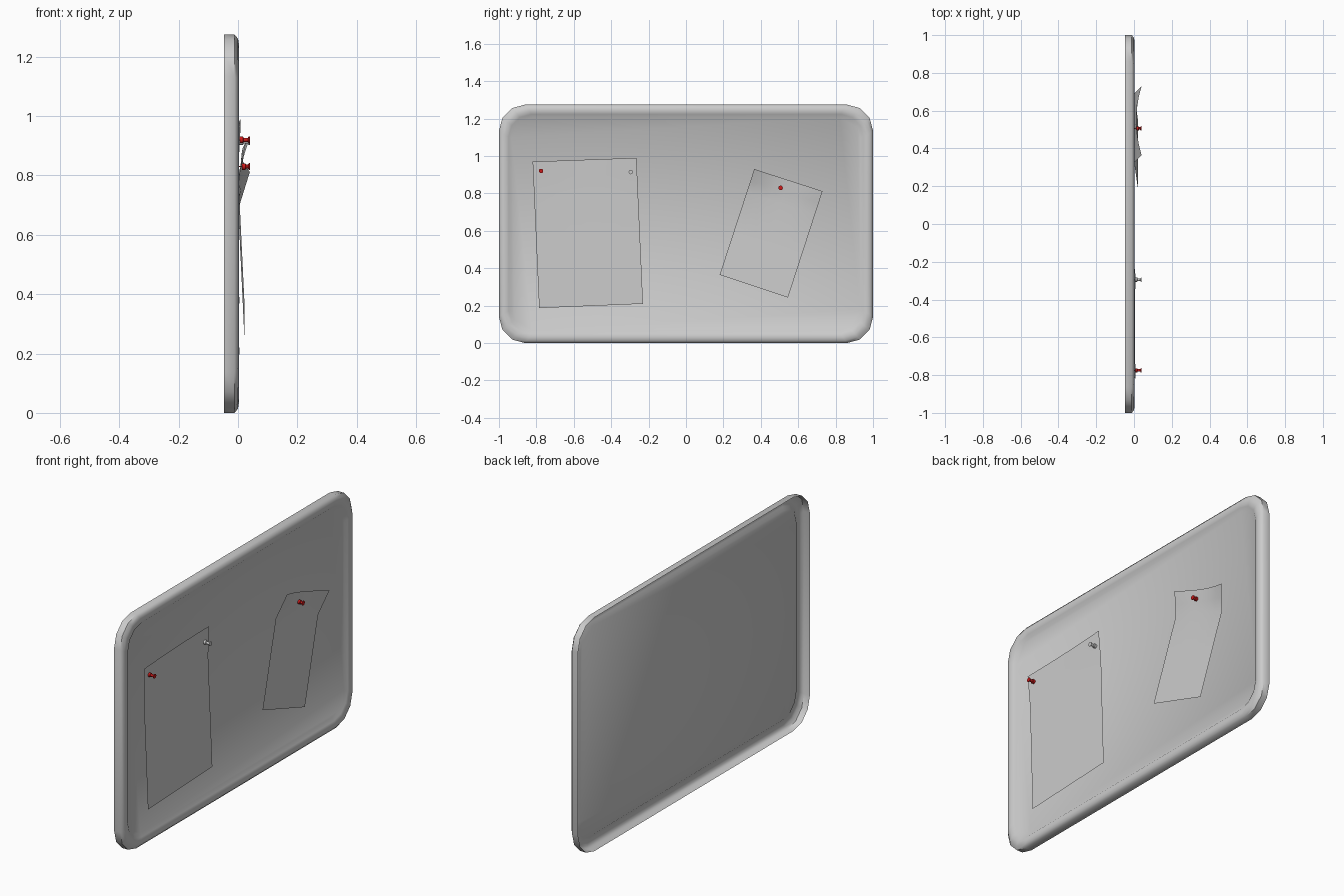
import bpy, bmesh, math
from mathutils import Vector

if "Cube" in bpy.data.objects:
    bpy.data.objects.remove(bpy.data.objects["Cube"])


def material(name, rgb):
    m = bpy.data.materials.new(name)
    m.use_nodes = True
    m.diffuse_color = (*rgb, 1)
    m.node_tree.nodes["Principled BSDF"].inputs["Base Color"].default_value = (*rgb, 1)
    return m


GREY = material("light grey", (0.6, 0.6, 0.6))
RED = material("red plastic", (0.6, 0.01, 0.01))


def finish(name, bm, mat, angle=40):
    mesh = bpy.data.meshes.new(name)
    bm.to_mesh(mesh)
    bm.free()
    obj = bpy.data.objects.new(name, mesh)
    bpy.context.collection.objects.link(obj)
    mesh.materials.append(mat)
    bpy.ops.object.select_all(action="DESELECT")
    obj.select_set(True)
    bpy.context.view_layer.objects.active = obj
    bpy.ops.object.shade_smooth_by_angle(angle=math.radians(angle))
    return obj


def bridge(bm, a, b):
    n = len(a)
    for i in range(n):
        j = (i + 1) % n
        bm.faces.new((a[i], a[j], b[j], b[i]))


HEIGHT = 1.275


def rounded_loop(bm, x, inset, radius, steps=3):
    """Rounded rectangle loop, counter-clockwise seen from +x."""
    verts = []
    for k, (sy, sz) in enumerate(((1, 1), (-1, 1), (-1, -1), (1, -1))):
        cy = sy * (1 - inset - radius)
        cz = HEIGHT / 2 + sz * (HEIGHT / 2 - inset - radius)
        for s in range(steps + 1):
            a = math.pi / 2 * (k + s / steps)
            verts.append(bm.verts.new((x, cy + radius * math.cos(a), cz + radius * math.sin(a))))
    return verts


# Board: open-backed shell with a raised rounded rim and recessed panel
bm = bmesh.new()
rim = [(-0.048, 0, 0.14), (-0.012, 0, 0.14), (0, 0.014, 0.135),
       (0.003, 0.032, 0.13), (-0.002, 0.052, 0.12), (-0.014, 0.068, 0.11)]
loops = [rounded_loop(bm, *r) for r in rim]
for a, b in zip(loops, loops[1:]):
    bridge(bm, a, b)
bm.faces.new(loops[-1])
finish("board", bm, GREY, 50)


def paper(name, corners, lift, columns=6):
    """Sheet from four corners (y, z); lift(u, v) gives its distance from the board."""
    tl, tr, br, bl = (Vector((0, *c)) for c in corners)
    bm = bmesh.new()
    rows = []
    for v in (0, 0.11, 0.22, 0.6, 1):
        row = []
        for i in range(columns + 1):
            u = i / columns
            p = tl.lerp(tr, u).lerp(bl.lerp(br, u), v)
            p.x = lift(u, v)
            row.append(bm.verts.new(p))
        rows.append(row)
    for a, b in zip(rows, rows[1:]):
        for i in range(columns):
            bm.faces.new((a[i], b[i], b[i + 1], a[i + 1]))
    finish(name, bm, GREY)


def curl(corner, middle, crease, bottom):
    def lift(u, v):
        if v > 0.22:
            return crease + (bottom - crease) * (v - 0.22) / 0.78
        top = middle + (corner - middle) * (2 * u - 1) ** 2
        return top + (crease - top) * v / 0.22
    return lift


# Pinned sheets
paper("large_paper", [(-0.82, 0.97), (-0.265, 0.99), (-0.23, 0.21), (-0.785, 0.187)],
      curl(0.009, 0.004, 0.0, 0.006))
paper("small_paper", [(0.365, 0.93), (0.73, 0.812), (0.545, 0.243), (0.18, 0.365)],
      curl(0.04, 0.012, 0.001, 0.022))


def pin(name, y, z, base, mat, sides=12):
    """Push pin turned around the x axis."""
    bm = bmesh.new()
    tip = 0.041
    profile = [(-0.014, 0.002), (base, 0.002), (base, 0.011), (base + 0.012, 0.011),
               (base + 0.014, 0.007), (tip - 0.008, 0.007), (tip - 0.004, 0.012), (tip, 0.012)]
    rings = []
    for x, r in profile:
        rings.append([bm.verts.new((x, y + r * math.cos(a), z + r * math.sin(a)))
                      for a in (2 * math.pi * i / sides for i in range(sides))])
    for a, b in zip(rings, rings[1:]):
        bridge(bm, a, b)
    bm.faces.new(rings[-1])
    finish(name, bm, mat)


# Push pins
pin("left_pin", -0.775, 0.92, 0.005, RED)
pin("middle_pin", -0.295, 0.914, 0.005, GREY)
pin("right_pin", 0.506, 0.83, 0.013, RED)
